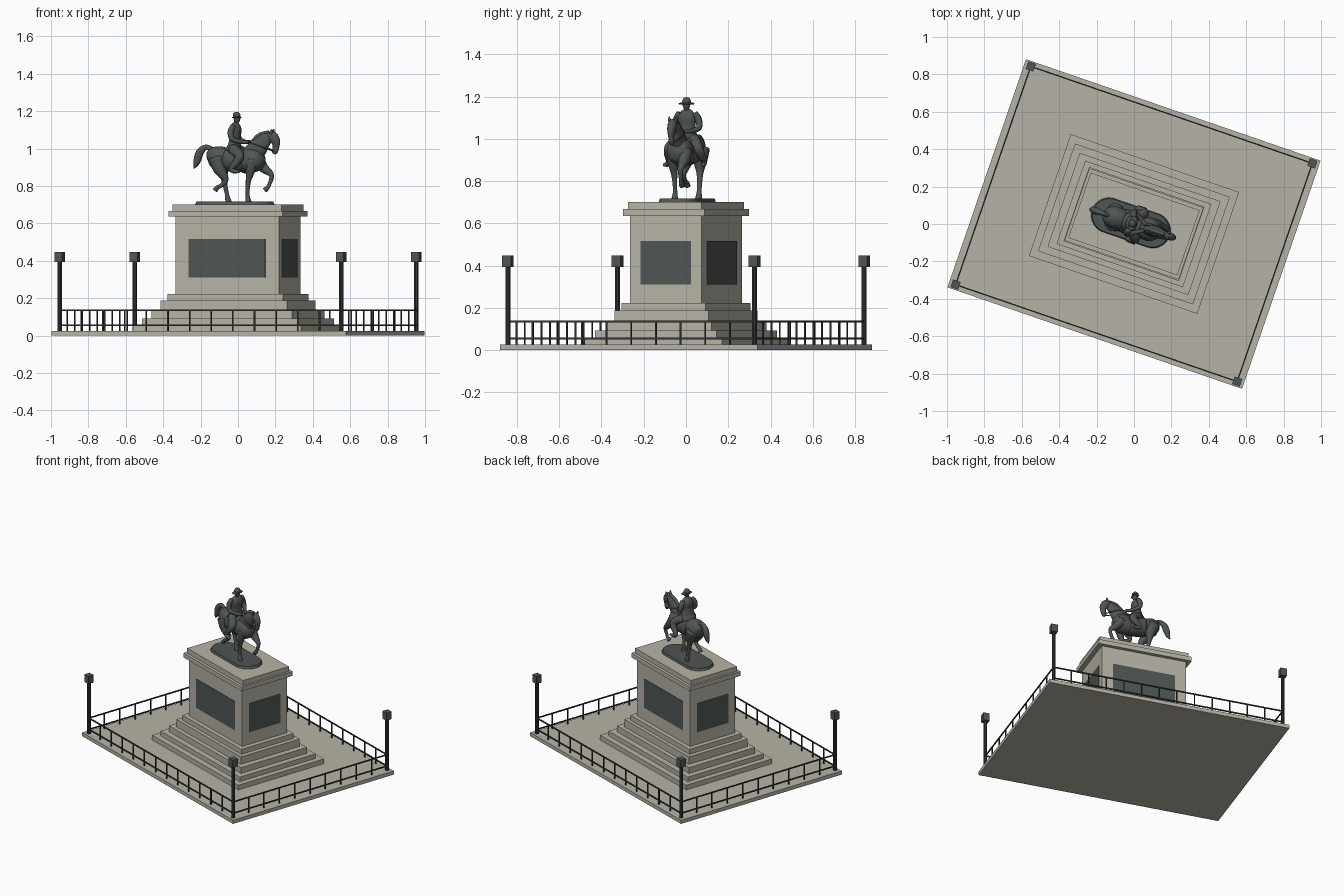
import bpy, bmesh, math
from mathutils import Matrix, Vector

cube = bpy.data.objects.get("Cube")
if cube:
    bpy.data.objects.remove(cube)

TURN = Matrix.Rotation(math.radians(-19), 4, 'Z')   # whole monument is turned on its site


def material(name, rgb):
    m = bpy.data.materials.new(name)
    m.use_nodes = True
    m.diffuse_color = (*rgb, 1)
    m.node_tree.nodes["Principled BSDF"].inputs["Base Color"].default_value = (*rgb, 1)
    return m


STONE = material("pale stone", (0.47, 0.45, 0.385))
BRONZE = material("dark bronze", (0.078, 0.092, 0.086))
IRON = material("black iron", (0.035, 0.04, 0.04))


def finish(bm, name, mat, smooth=False):
    bmesh.ops.recalc_face_normals(bm, faces=bm.faces)
    bm.transform(TURN)
    mesh = bpy.data.meshes.new(name)
    bm.to_mesh(mesh)
    bm.free()
    mesh.materials.append(mat)
    if smooth:
        mesh.shade_smooth()
    ob = bpy.data.objects.new(name, mesh)
    bpy.context.collection.objects.link(ob)
    return ob


def add_box(bm, centre, size):
    bmesh.ops.create_cube(bm, size=1, matrix=Matrix.Translation(centre) @ Matrix.Diagonal((*size, 1)))


def box(name, half_x, half_y, z0, z1, mat, x=0, y=0):
    bm = bmesh.new()
    add_box(bm, (x, y, (z0 + z1) / 2), (2 * half_x, 2 * half_y, z1 - z0))
    return finish(bm, name, mat)


def spline(points, steps):
    """Catmull-Rom through (x, y, z, radius) points."""
    p = [Vector(q) for q in points]
    p = [2 * p[0] - p[1]] + p + [2 * p[-1] - p[-2]]
    out = []
    for a, b, c, d in zip(p, p[1:], p[2:], p[3:]):
        for i in range(steps):
            t = i / steps
            out.append(0.5 * (2 * b + (c - a) * t + (2 * a - 5 * b + 4 * c - d) * t ** 2
                              + (3 * b - a - 3 * c + d) * t ** 3))
    return out + [p[-2]]


def limb(name, points, wide=1, sides=14, steps=4, mat=BRONZE):
    """Tapered tube; wide scales the cross-section sideways."""
    bm = bmesh.new()
    path = spline(points, steps)
    rings = []
    for i, q in enumerate(path):
        t = (path[min(i + 1, len(path) - 1)] - path[max(i - 1, 0)]).to_3d().normalized()
        w = Vector((0, 1, 0))
        w = (w - t * t.dot(w)).normalized()
        u = t.cross(w)
        r = max(q[3], 0.001)
        rings.append([bm.verts.new(q.to_3d() + w * (r * wide * math.cos(a)) + u * (r * math.sin(a)))
                      for a in (math.tau * k / sides for k in range(sides))])
    for a, b in zip(rings, rings[1:]):
        for k in range(sides):
            n = (k + 1) % sides
            bm.faces.new((a[k], a[n], b[n], b[k]))
    bm.faces.new(rings[0])
    bm.faces.new(rings[-1])
    return finish(bm, name, mat, True)


# Paved platform, steps, pedestal and cornice
box("platform", 0.833, 0.645, 0, 0.026, STONE)
tiers = [("step_1", .476, .344, .06), ("step_2", .438, .304, .093), ("step_3", .398, .265, .135),
         ("step_4", .357, .235, .188), ("pedestal_foot", .326, .21, .223), ("pedestal", .2925, .1795, .636),
         ("cornice", .323, .204, .667), ("cap", .308, .184, .702)]
z = 0.026
for name, hx, hy, top in tiers:
    box(name, hx, hy, z, top, STONE)
    z = top

# Bronze panels on the four pedestal faces
for s, side in ((-1, "right"), (1, "left")):
    box(side + "_panel", .216, .002, .31, .517, BRONZE, y=s * .18)
for s, side in ((-1, "rear"), (1, "fore")):
    box(side + "_panel", .002, .126, .31, .517, BRONZE, x=s * .293)

# Corner posts with lantern boxes
PX, PY = 0.796, 0.617
for sx in (-1, 1):
    for sy in (-1, 1):
        bm = bmesh.new()
        bmesh.ops.create_cone(bm, cap_ends=True, segments=8, radius1=.0125, radius2=.0125, depth=.37,
                              matrix=Matrix.Translation((sx * PX, sy * PY, .21)))
        finish(bm, "post", IRON)
        box("lantern", .0215, .0215, .393, .447, BRONZE, sx * PX, sy * PY)

# Railings: two rails and evenly spaced bars on each side
for s in (-1, 1):
    for along_x, length, offset, gaps in ((True, PX, PY, 13), (False, PY, PX, 10)):
        def place(t, h):
            return (t, s * offset, h) if along_x else (s * offset, t, h)
        bm = bmesh.new()
        for h in (.055, .136):
            add_box(bm, place(0, h), (2 * length, .007, .008) if along_x else (.007, 2 * length, .008))
        for i in range(1, gaps):
            add_box(bm, place(length * (2 * i / gaps - 1), .081), (.007, .007, .11))
        finish(bm, "railing", IRON)

# Rounded statue base
bm = bmesh.new()
ring = []
for i in range(48):
    a = math.tau * (i + .5) / 48
    ring.append(bm.verts.new((math.copysign(.125, math.cos(a)) + .095 * math.cos(a) - .018,
                              .095 * math.sin(a), .70)))
base = bm.faces.new(ring)
up = bmesh.ops.extrude_face_region(bm, geom=[base])["geom"]
for v in up:
    if isinstance(v, bmesh.types.BMVert):
        v.co = ((v.co.x + .018) * .96 - .018, v.co.y * .95, .718)
finish(bm, "statue_base", BRONZE)

# Horse: trunk, neck, head, mane, tail
limb("horse_body", [(-.172, 0, .95, .015), (-.155, 0, .953, .047), (-.11, 0, .95, .064), (-.04, 0, .937, .06),
                    (.03, 0, .934, .062), (.09, 0, .94, .066), (.13, 0, .945, .05), (.15, 0, .948, .015)], .95)
limb("horse_neck", [(.07, 0, .955, .06), (.11, 0, 1.0, .053), (.145, 0, 1.04, .042), (.185, 0, 1.065, .026)], .6)
limb("horse_head", [(.165, 0, 1.068, .018), (.192, 0, 1.066, .029), (.212, 0, 1.04, .026), (.215, 0, 1.01, .018),
                    (.208, 0, .985, .017), (.202, 0, .973, .009)], .75)
limb("mane", [(.06, 0, 1.0, .012), (.09, 0, 1.04, .014), (.125, 0, 1.072, .014), (.175, 0, 1.088, .01)], .8)
limb("tail", [(-.14, 0, .99, .015), (-.178, 0, 1.008, .014), (-.212, 0, .985, .021), (-.228, 0, .945, .021),
              (-.238, 0, .915, .014), (-.25, 0, .895, .003)], .9)
for s in (-1, 1):
    limb("ear", [(.19, s * .014, 1.08, .009), (.194, s * .016, 1.093, .007), (.198, s * .017, 1.106, .001)], sides=8)

# Horse legs: one fore and one hind leg lifted
limb("right_fore_leg", [(.09, -.03, .94, .035), (.085, -.035, .89, .026), (.07, -.034, .825, .014),
                        (.065, -.032, .76, .01), (.067, -.032, .738, .012), (.07, -.032, .715, .016)])
limb("left_fore_leg", [(.1, .03, .94, .036), (.135, .035, .895, .026), (.178, .034, .858, .014),
                       (.166, .032, .808, .01), (.155, .03, .79, .012), (.142, .03, .778, .014)])
limb("left_hind_leg", [(-.12, .03, .95, .045), (-.1, .036, .895, .034), (-.092, .038, .835, .016),
                       (-.078, .04, .765, .011), (-.073, .04, .74, .013), (-.068, .04, .715, .017)])
limb("right_hind_leg", [(-.11, -.03, .95, .046), (-.09, -.036, .89, .035), (-.058, -.036, .832, .016),
                        (-.085, -.034, .802, .011), (-.105, -.033, .792, .012), (-.118, -.033, .776, .014)])

# Saddle cloth
limb("saddle_cloth", [(-.065, 0, .943, .064), (-.015, 0, .939, .066), (.04, 0, .939, .067)], 1)

# Rider: coat, neck, head and wide hat
limb("rider_coat", [(-.03, 0, .985, .04), (-.02, 0, 1.015, .035), (-.016, 0, 1.06, .029), (-.014, 0, 1.1, .032),
                    (-.012, 0, 1.128, .022), (-.01, 0, 1.14, .01)], 1.4)
limb("rider_head", [(-.01, 0, 1.13, .01), (-.008, 0, 1.143, .013), (-.006, 0, 1.157, .018), (-.006, 0, 1.175, .017),
                    (-.007, 0, 1.182, .005)])
limb("hat_brim", [(-.007, 0, 1.163, .021), (-.007, 0, 1.167, .023), (-.007, 0, 1.171, .018)], 1.75)
limb("hat_crown", [(-.008, 0, 1.168, .02), (-.008, 0, 1.182, .02), (-.008, 0, 1.194, .012), (-.008, 0, 1.197, .002)])

# Rider limbs and reins, both sides
for s, side in ((-1, "right"), (1, "left")):
    limb(side + "_arm", [(-.014, s * .038, 1.122, .015), (-.022, s * .055, 1.09, .017), (-.012, s * .06, 1.052, .014),
                         (.03, s * .035, 1.036, .011), (.062, s * .014, 1.036, .01)])
    limb(side + "_leg", [(-.02, s * .03, .998, .03), (.03, s * .066, .966, .026), (.026, s * .08, .935, .021),
                         (-.005, s * .086, .897, .015), (.004, s * .09, .881, .013), (.04, s * .095, .877, .008)])
    limb(side + "_rein", [(.062, s * .012, 1.036, .003), (.13, s * .032, 1.015, .003), (.206, s * .014, .985, .003)],
         sides=6)
